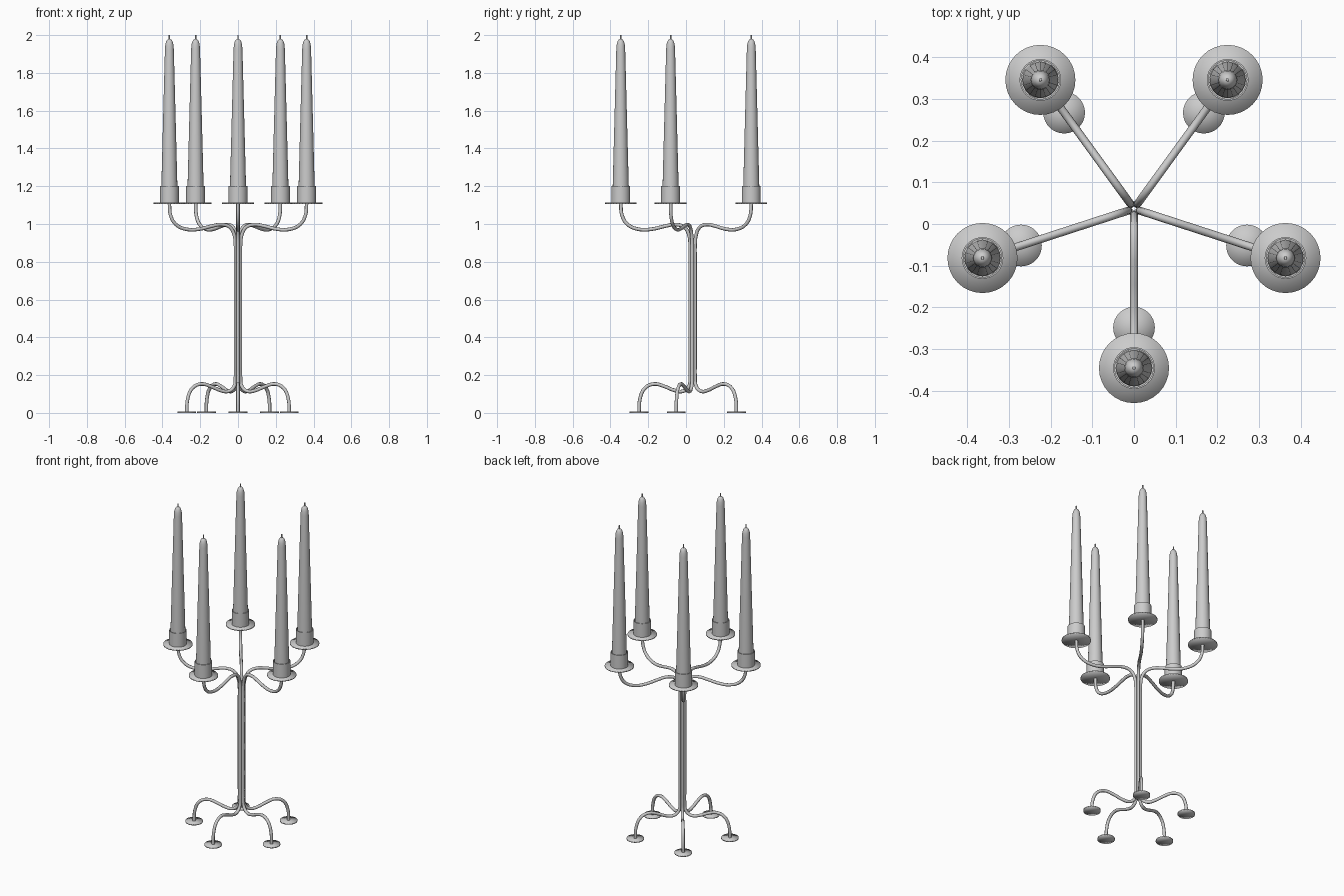
import bpy, math
from mathutils import Vector

if "Cube" in bpy.data.objects:
    bpy.data.objects.remove(bpy.data.objects["Cube"])

CENTRE_Y = 0.0365
R_CANDLE, R_FOOT = 0.382, 0.285


def lathe(name, profile, loc, segs, angle):
    """Revolve (radius, z) points around a vertical axis; radius 0 closes to a pole."""
    verts, rings, faces = [], [], []
    for r, z in profile:
        n = 1 if r == 0 else segs
        rings.append(list(range(len(verts), len(verts) + n)))
        for i in range(n):
            a = 2 * math.pi * i / segs
            verts.append((r * math.cos(a), r * math.sin(a), z))
    for a, b in zip(rings, rings[1:]):
        for i in range(segs):
            j = (i + 1) % segs
            quad = [a[i % len(a)], a[j % len(a)], b[j % len(b)], b[i % len(b)]]
            faces.append(list(dict.fromkeys(quad)))
    me = bpy.data.meshes.new(name)
    me.from_pydata(verts, [], faces)
    ob = bpy.data.objects.new(name, me)
    ob.location = loc
    bpy.context.collection.objects.link(ob)
    finish(ob, angle)
    return ob


def finish(ob, angle):
    bpy.ops.object.select_all(action='DESELECT')
    ob.select_set(True)
    bpy.context.view_layer.objects.active = ob
    if ob.type == 'CURVE':
        bpy.ops.object.convert(target='MESH')
    bpy.ops.object.shade_smooth_by_angle(angle=math.radians(angle))


# One continuous bent rod: foot, stem and candle arm, as (radius, z)
ROD = [(0.285, 0.004), (0.28, 0.075), (0.253, 0.132), (0.205, 0.153), (0.15, 0.14),
       (0.10, 0.12), (0.055, 0.114), (0.023, 0.137), (0.014, 0.2), (0.014, 0.25),
       (0.014, 0.83), (0.014, 0.88), (0.022, 0.945), (0.045, 0.983), (0.09, 0.997),
       (0.15, 0.988), (0.21, 0.974), (0.28, 0.971), (0.345, 0.997), (0.375, 1.045),
       (0.382, 1.112)]


def rod(name, d):
    cu = bpy.data.curves.new(name, 'CURVE')
    cu.dimensions = '3D'
    cu.bevel_depth = 0.0095
    cu.bevel_resolution = 2
    cu.resolution_u = 4
    cu.use_fill_caps = True
    sp = cu.splines.new('BEZIER')
    sp.bezier_points.add(len(ROD) - 1)
    for p, (r, z) in zip(sp.bezier_points, ROD):
        p.co = (d.x * r, d.y * r, z)
        p.handle_left_type = p.handle_right_type = 'AUTO'
    ob = bpy.data.objects.new(name, cu)
    ob.location = (0, CENTRE_Y, 0)
    bpy.context.collection.objects.link(ob)
    finish(ob, 60)


def disc(r, z, t):
    return [(0, z), (r, z), (r, z + t), (0, z + t)]


# Hollow candle cup
CUP = [(0, 1.114), (0.05, 1.114), (0.05, 1.2), (0.046, 1.2), (0.046, 1.122), (0, 1.122)]
# Tapered candle with rounded tip
CANDLE = [(0, 1.122), (0.044, 1.122), (0.0425, 1.2), (0.0235, 1.925), (0.0215, 1.95),
          (0.017, 1.967), (0.010, 1.977), (0, 1.98)]
WICK = [(0, 1.97), (0.004, 1.97), (0.0035, 2.0), (0, 2.0)]

for k in range(5):
    a = math.radians(-90 + 72 * k)
    d = Vector((math.cos(a), math.sin(a), 0))
    base = Vector((0, CENTRE_Y, 0))
    top, foot = base + d * R_CANDLE, base + d * R_FOOT
    n = k + 1
    rod(f"rod_{n}", d)
    lathe(f"foot_pad_{n}", disc(0.05, 0, 0.008), foot, 32, 180)
    lathe(f"drip_plate_{n}", disc(0.084, 1.107, 0.007), top, 32, 180)
    lathe(f"candle_cup_{n}", CUP, top, 32, 40)
    lathe(f"candle_{n}", CANDLE, top, 20, 40)
    lathe(f"wick_{n}", WICK, top, 8, 50)
